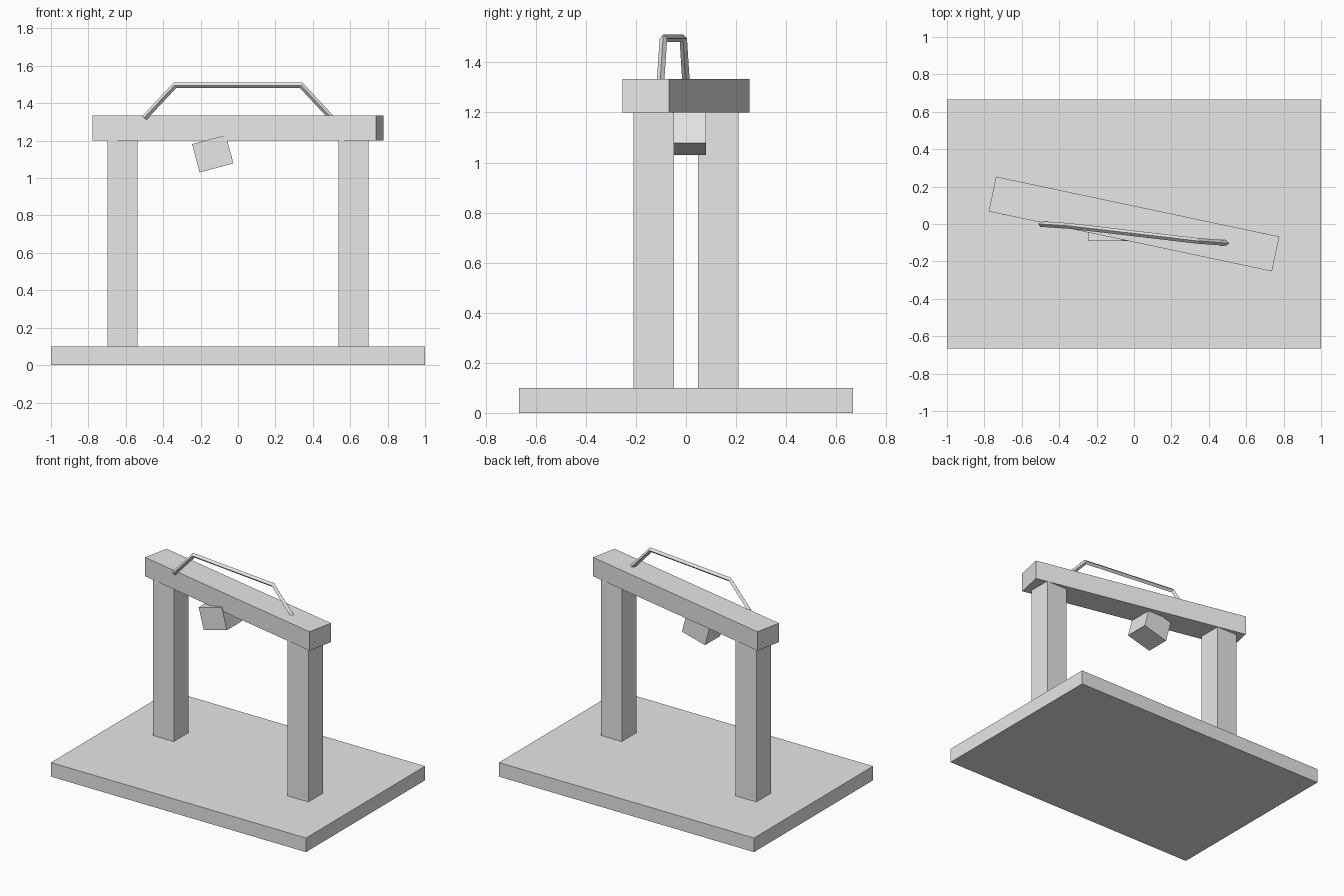
import bpy, bmesh, math
from mathutils import Vector

if "Cube" in bpy.data.objects:
    bpy.data.objects.remove(bpy.data.objects["Cube"])

grey = bpy.data.materials.new("plain_grey")
grey.diffuse_color = (0.8, 0.8, 0.8, 1)
grey.use_nodes = True
grey.node_tree.nodes["Principled BSDF"].inputs["Base Color"].default_value = grey.diffuse_color


def add_object(name, bm):
    bmesh.ops.recalc_face_normals(bm, faces=bm.faces)
    mesh = bpy.data.meshes.new(name)
    bm.to_mesh(mesh)
    bm.free()
    mesh.materials.append(grey)
    ob = bpy.data.objects.new(name, mesh)
    bpy.context.collection.objects.link(ob)
    return ob


def box(name, centre, size, rot=(0, 0, 0)):
    bm = bmesh.new()
    bmesh.ops.create_cube(bm, size=1)
    bmesh.ops.scale(bm, vec=size, verts=bm.verts)
    ob = add_object(name, bm)
    ob.location = centre
    ob.rotation_euler = [math.radians(a) for a in rot]
    return ob


def diamond_rod(name, points, radius):
    """Four-sided rod, mitred at the bends of a path in a vertical plane."""
    pts = [Vector(p) for p in points]
    along = pts[-1] - pts[0]
    side = Vector((-along.y, along.x, 0)).normalized()
    dirs = [(b - a).normalized() for a, b in zip(pts, pts[1:])]
    bm = bmesh.new()
    rings = []
    for i, p in enumerate(pts):
        d0, d1 = dirs[max(i - 1, 0)], dirs[min(i, len(dirs) - 1)]
        tangent = (d0 + d1).normalized()
        up = tangent.cross(side).normalized() / tangent.dot(d0)
        rings.append([bm.verts.new(p + radius * v) for v in (up, side, -up, -side)])
    for r0, r1 in zip(rings, rings[1:]):
        for k in range(4):
            j = (k + 1) % 4
            bm.faces.new((r0[k], r0[j], r1[j], r1[k]))
    bm.faces.new(rings[0])
    bm.faces.new(rings[-1])
    return add_object(name, bm)


# Base slab
box("base", (0, 0, 0.05), (2, 1.333, 0.1))

# Posts, set diagonally across the base
for name, s in (("left_post", -1), ("right_post", 1)):
    box(name, (s * 0.617, -s * 0.128, 0.65), (0.162, 0.162, 1.1))

# Crossbeam
box("crossbeam", (0, 0, 1.267), (1.548, 0.19, 0.134), (0, 0, -11.95))

# Tilted block hanging under the beam
box("tilted_block", (-0.135, -0.005, 1.13), (0.187, 0.17, 0.157), (0, -15, 0))

# Bent carrying handle
diamond_rod("handle", [(-0.5, 0, 1.322), (-0.338, -0.011, 1.496),
                       (0.338, -0.09, 1.496), (0.5, -0.102, 1.322)], 0.015)
